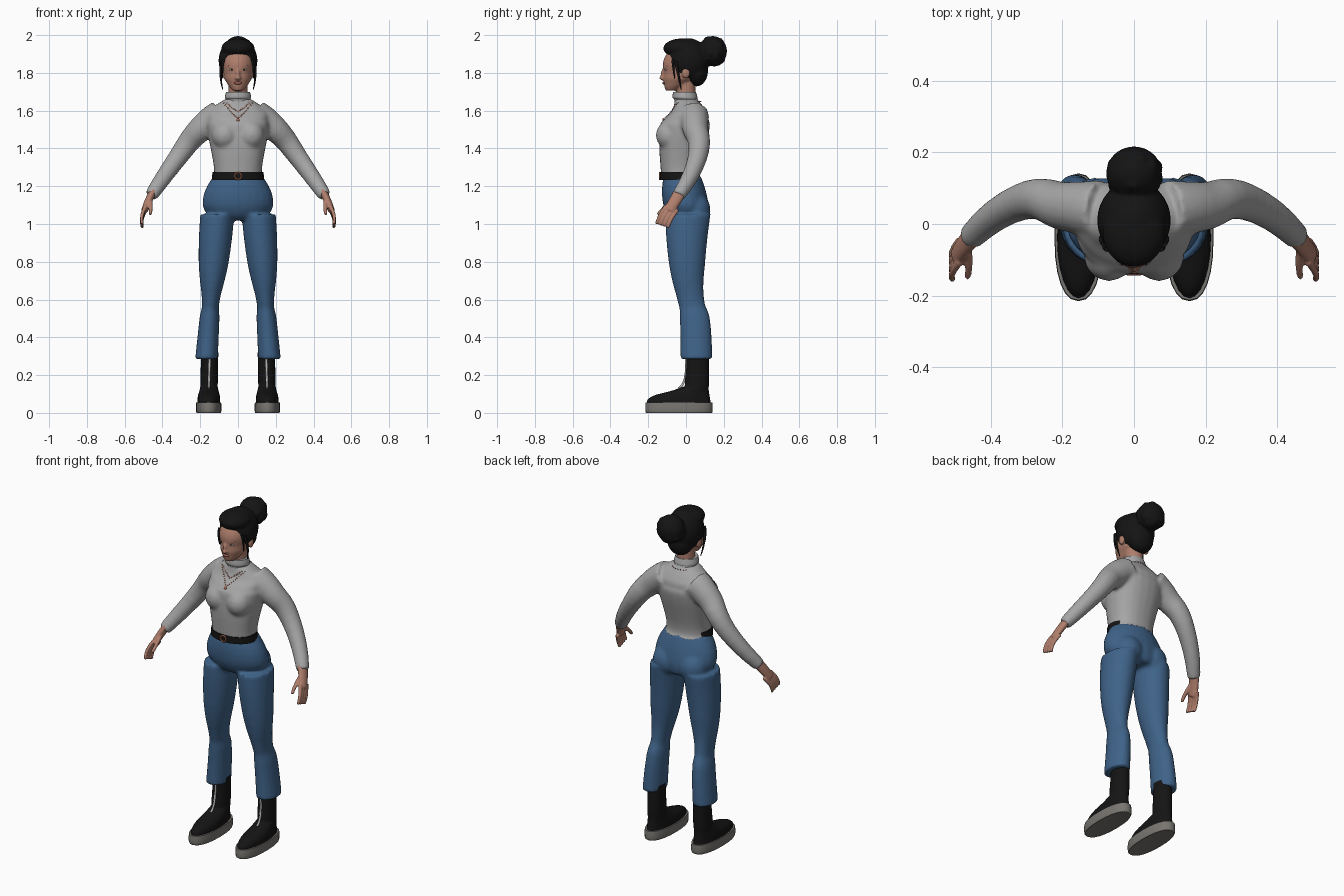
import bpy, bmesh, math, random
from mathutils import Vector, Matrix
from mathutils.bvhtree import BVHTree

if "Cube" in bpy.data.objects:
    bpy.data.objects.remove(bpy.data.objects["Cube"])
random.seed(4)
X_AXIS, Y_AXIS = Vector((1, 0, 0)), Vector((0, 1, 0))
SIDES = {"left": 1, "right": -1}


def material(name, *rgb):
    mat = bpy.data.materials.new(name)
    mat.use_nodes = True
    mat.diffuse_color = (*rgb, 1)
    shader = mat.node_tree.nodes["Principled BSDF"]
    shader.inputs["Base Color"].default_value = (*rgb, 1)
    shader.inputs["Roughness"].default_value = .8
    return mat


KNIT = material("grey knit", .38, .38, .38)
DENIM = material("blue denim", .05, .125, .25)
SKIN = material("skin", .43, .21, .15)
BLACK = material("black", .007, .007, .007)
RUBBER = material("warm grey rubber", .19, .18, .165)
COPPER = material("copper", .5, .16, .09)
SILVER = material("silver", .5, .5, .5)
LIPS = material("lips", .34, .11, .09)


def rounded(rows, steps=5):
    """Smooth in-between rows along a list of key rows."""
    rows = [Vector(row) for row in rows]
    ends = [rows[0], *rows, rows[-1]]
    dense = []
    for before, here, there, after in zip(ends, ends[1:], ends[2:], ends[3:]):
        for k in range(steps):
            t = k / steps
            leaving = here + (there - before) / 2 * t
            arriving = there - (after - here) / 2 * (1 - t)
            dense.append(leaving.lerp(arriving, t * t * (3 - 2 * t)))
    return dense + rows[-1:]


def oval(bm, centre, u, v, power=2, count=24):
    loop = []
    for k in range(count):
        angle = math.tau * k / count
        c, s = math.cos(angle), math.sin(angle)
        c = math.copysign(abs(c) ** (2 / power), c)
        s = math.copysign(abs(s) ** (2 / power), s)
        loop.append(bm.verts.new(centre + u * c + v * s))
    return loop


def skin_over(bm, loops):
    for low, high in zip(loops, loops[1:]):
        for k in range(len(low)):
            bm.faces.new((low[k - 1], low[k], high[k], high[k - 1]))
    bm.faces.new(loops[0])
    bm.faces.new(loops[-1])


def loft(bm, rings, low_x=0, high_x=0, power=2):
    """Stack level ovals given as (y, z, half width, half depth)."""
    rows = rounded(rings)
    bottom, height = rows[0][1], rows[-1][1] - rows[0][1]
    loops = []
    for y, z, wide, deep in rows:
        x = low_x + (high_x - low_x) * (z - bottom) / height
        loops.append(oval(bm, Vector((x, y, z)), X_AXIS * wide, Y_AXIS * deep, power))
    skin_over(bm, loops)


def tube(bm, path, start, end, side=1, flat=1):
    """Sweep a tapering oval along a path."""
    points = rounded([(x * side, y, z) for x, y, z in path])
    last = len(points) - 1
    loops = []
    for i, point in enumerate(points):
        along = (points[min(i + 1, last)] - points[max(i - 1, 0)]).normalized()
        u = Y_AXIS.cross(along).normalized()
        radius = start + (end - start) * i / last
        loops.append(oval(bm, point, u * radius, along.cross(u) * radius * flat, count=16))
    skin_over(bm, loops)


def blob(bm, centre, radii, segments=20):
    place = Matrix.Translation(centre) @ Matrix.Diagonal((*radii, 1))
    bmesh.ops.create_uvsphere(bm, u_segments=segments, v_segments=segments // 2, radius=1, matrix=place)


def finish(name, bm, mat, voxel=0, relax=2):
    bmesh.ops.recalc_face_normals(bm, faces=bm.faces)
    mesh = bpy.data.meshes.new(name)
    bm.to_mesh(mesh)
    bm.free()
    mesh.materials.append(mat)
    mesh.shade_smooth()
    mesh.set_sharp_from_angle(angle=math.radians(45))
    part = bpy.data.objects.new(name, mesh)
    bpy.context.collection.objects.link(part)
    if voxel:  # blend overlapping volumes into one surface
        blend = part.modifiers.new("blend", 'REMESH')
        blend.mode, blend.voxel_size, blend.use_smooth_shade = 'VOXEL', voxel, True
        soften = part.modifiers.new("soften", 'SMOOTH')
        soften.factor, soften.iterations = .5, relax
    return part


# Sweater: torso, bust and sleeves
bm = bmesh.new()
loft(bm, [(-.02, 1.24, .136, .106), (-.03, 1.3, .128, .105), (-.01, 1.48, .16, .13),
          (0, 1.55, .16, .12), (.015, 1.6, .15, .09), (0, 1.66, .07, .06)], power=2.3)
for side in SIDES.values():
    blob(bm, (side * .07, -.09, 1.47), (.07, .07, .075))
    tube(bm, [(.1, .04, 1.57), (.2, .05, 1.5), (.32, .06, 1.35), (.46, -.04, 1.15)], .085, .035, side)
sweater = finish("sweater", bm, KNIT, voxel=.01, relax=5)

# Rolled collar
bm = bmesh.new()
loft(bm, [(.01, 1.63, .074, .07), (0, 1.66, .066, .062), (-.005, 1.67, .07, .066), (-.008, 1.7, .063, .06)])
finish("collar", bm, KNIT)

# Jeans: hips, seat and legs
bm = bmesh.new()
loft(bm, [(.02, 1.02, .1, .08), (0, 1.1, .188, .12), (-.02, 1.25, .134, .1)])
for side in SIDES.values():
    blob(bm, (side * .085, .05, 1.075), (.085, .08, .09))
    loft(bm, [(.055, .285, .06, .085), (.047, .5, .053, .08), (.025, .6, .048, .072),
              (.005, .8, .08, .097), (.01, 1.05, .09, .12)], side * .167, side * .11)
finish("jeans", bm, DENIM, voxel=.01, relax=4)

# Belt with a round buckle
bm = bmesh.new()
loft(bm, [(-.035, 1.234, .139, .104), (-.035, 1.274, .135, .104)])
finish("belt", bm, BLACK)
bpy.ops.mesh.primitive_torus_add(location=(0, -.14, 1.254), rotation=(math.pi / 2, 0, 0),
                                 major_radius=.018, minor_radius=.004,
                                 major_segments=24, minor_segments=8)
buckle = bpy.context.object
buckle.name = "belt_buckle"
buckle.data.materials.append(COPPER)
buckle.data.shade_smooth()

# Boots, soles, zips and hands
for name, side in SIDES.items():
    foot_x = side * .155
    bm = bmesh.new()
    loft(bm, [(-.036, .05, .06, .168), (-.025, .09, .058, .15), (.04, .13, .048, .08),
              (.058, .18, .046, .064), (.06, .32, .046, .06)], foot_x, side * .15)
    finish(name + "_boot", bm, BLACK)
    bm = bmesh.new()
    loft(bm, [(-.037, 0, .06, .168), (-.037, .01, .067, .178), (-.037, .055, .066, .176)],
         foot_x, foot_x, power=2.3)
    finish(name + "_sole", bm, RUBBER)
    bm = bmesh.new()
    tube(bm, [(.154, -.04, .13), (.153, -.006, .18), (.15, 0, .285)], .006, .006, side)
    finish(name + "_zip", bm, SILVER)

    bm = bmesh.new()
    tube(bm, [(.45, -.03, 1.17), (.475, -.06, 1.12), (.495, -.09, 1.07)], .022, .018, side, flat=1.6)
    for finger in range(4):
        spread = Vector((0, .06, -.02)) * finger / 3
        joints = [(.487, -.105, 1.095), (.508, -.138, 1.045), (.506, -.155, 1)]
        tube(bm, [Vector(joint) + spread for joint in joints], .011, .008, side)
    tube(bm, [(.468, -.06, 1.13), (.462, -.11, 1.09), (.466, -.15, 1.05)], .014, .008, side)
    finish(name + "_hand", bm, SKIN, voxel=.005)

# Head, neck, nose and ears
bm = bmesh.new()
loft(bm, [(-.08, 1.706, .026, .028), (-.045, 1.75, .061, .073), (-.022, 1.8, .077, .097),
          (-.01, 1.89, .079, .099), (.005, 1.96, .03, .04)])
tube(bm, [(0, 0, 1.62), (0, 0, 1.79)], .05, .05)
blob(bm, (0, -.118, 1.79), (.011, .018, .032))
blob(bm, (0, -.126, 1.773), (.015, .015, .012))
for side in SIDES.values():
    blob(bm, (side * .087, 0, 1.8), (.011, .021, .03))
finish("head", bm, SKIN, voxel=.006)

# Face details
bm = bmesh.new()
blob(bm, (0, -.116, 1.746), (.021, .009, .008))
finish("lips", bm, LIPS)
eyes, brows, pupils = bmesh.new(), bmesh.new(), bmesh.new()
for side in SIDES.values():
    blob(eyes, (side * .033, -.107, 1.817), (.013, .007, .006))
    blob(pupils, (side * .033, -.111, 1.817), (.005, .005, .005))
    tube(brows, [(.014, -.115, 1.836), (.035, -.109, 1.84), (.055, -.094, 1.835)], .003, .002, side)
finish("eyes", eyes, SILVER)
finish("pupils", pupils, BLACK)
finish("brows", brows, BLACK)

# Hair: swept-back cap, fringe, nape and a lumpy bun
bm = bmesh.new()
blob(bm, (0, .01, 1.865), (.103, .112, .119), segments=32)
blob(bm, (0, -.022, 1.93), (.088, .098, .052), segments=32)
blob(bm, (0, .055, 1.81), (.077, .062, .082))
bun = Vector((0, .142, 1.915))
blob(bm, bun, (.078, .075, .08), segments=32)
for lump in range(22):
    outward = Vector((random.uniform(-1, 1), random.uniform(-.6, 1), random.uniform(-1, 1)))
    blob(bm, bun + outward.normalized() * .058, (.027, .024, .027))
finish("hair", bm, BLACK, voxel=.007)
bm = bmesh.new()
for side in SIDES.values():
    tube(bm, [(.082, -.055, 1.86), (.092, -.04, 1.79), (.08, -.025, 1.71)], .01, .002, side)
    tube(bm, [(.075, -.07, 1.87), (.083, -.066, 1.82), (.08, -.06, 1.77)], .008, .002, side)
finish("loose_strands", bm, BLACK)

# Necklaces: bead chains draped over the sweater, a pendant and a nape chain
surface = BVHTree.FromObject(sweater, bpy.context.evaluated_depsgraph_get())
bm = bmesh.new()


def bead(x, z, size):
    hit = surface.ray_cast(Vector((x, -1, z)), Y_AXIS)[0]
    if hit:
        blob(bm, hit, (size, size / 2, size), segments=10)


for half, drop, count in ((.06, .045, 8), (.075, .08, 11)):
    for i in range(1 - count, count):
        along = i / (count - 1)
        bead(half * along, 1.64 - drop * (1 - abs(along) ** 1.2), .004)
bead(0, 1.55, .01)
for i in range(15):
    angle = math.pi * i / 14
    blob(bm, (.073 * math.cos(angle), .01 + .068 * math.sin(angle), 1.648), (.003, .003, .003), segments=10)
finish("necklaces", bm, COPPER)
